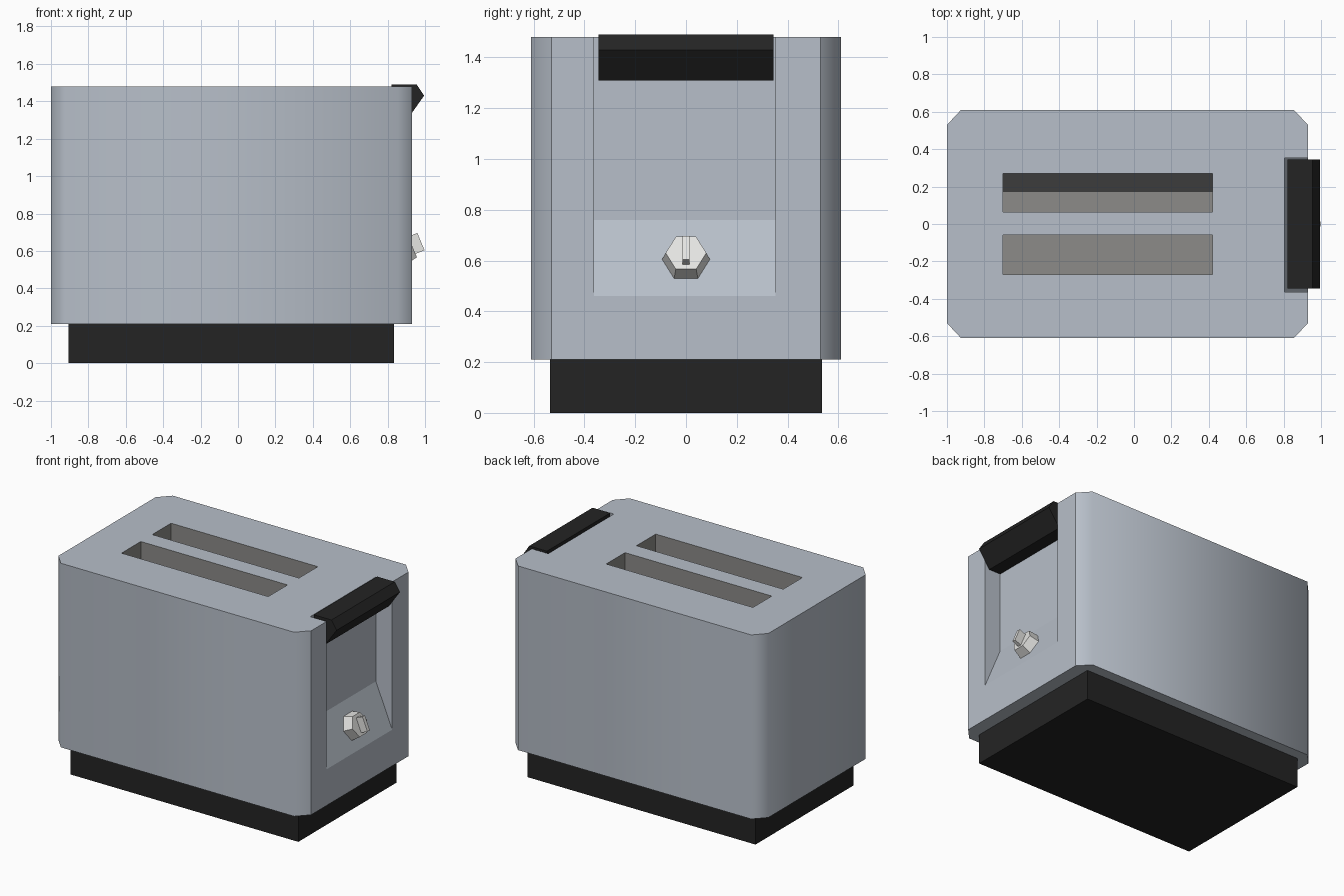
import bpy, bmesh, math
from mathutils import Vector

if "Cube" in bpy.data.objects:
    bpy.data.objects.remove(bpy.data.objects["Cube"])


def material(name, r, g, b):
    """Flat colour given as sRGB, stored linear."""
    m = bpy.data.materials.new(name)
    lin = [((c + 0.055) / 1.055) ** 2.4 if c > 0.04 else c / 12.92 for c in (r, g, b)]
    m.diffuse_color = (*lin, 1)
    m.use_nodes = True
    m.node_tree.nodes["Principled BSDF"].inputs["Base Color"].default_value = m.diffuse_color
    return m


STEEL = material("brushed steel", 0.72, 0.75, 0.79)
BLACK = material("black plastic", 0.14, 0.14, 0.14)
GREY = material("slot grey", 0.55, 0.545, 0.535)
CHARCOAL = material("charcoal", 0.235, 0.235, 0.235)
CHROME = material("pale chrome", 0.90, 0.90, 0.89)


def add_object(name, bm, *mats):
    bmesh.ops.recalc_face_normals(bm, faces=bm.faces)
    me = bpy.data.meshes.new(name)
    bm.to_mesh(me)
    bm.free()
    for m in mats:
        me.materials.append(m)
    ob = bpy.data.objects.new(name, me)
    bpy.context.collection.objects.link(ob)
    return ob


def loft(name, lower, upper, *mats):
    """Closed solid between two matching outlines."""
    bm = bmesh.new()
    a = [bm.verts.new(p) for p in lower]
    b = [bm.verts.new(p) for p in upper]
    bm.faces.new(a)
    bm.faces.new(b)
    n = len(a)
    for i in range(n):
        j = (i + 1) % n
        bm.faces.new((a[i], a[j], b[j], b[i]))
    return add_object(name, bm, *mats)


def box(name, x0, x1, y0, y1, z0, z1, *mats):
    base = [(x0, y0), (x1, y0), (x1, y1), (x0, y1)]
    return loft(name, [(x, y, z0) for x, y in base], [(x, y, z1) for x, y in base], *mats)


def side_prism(name, profile, y0, y1, *mats):
    """Extrude an (x, z) profile along y."""
    return loft(name, [(x, y0, z) for x, z in profile], [(x, y1, z) for x, z in profile], *mats)


# Base plinth
box("base", -0.905, 0.835, -0.535, 0.535, 0, 0.21, BLACK)

# Body shell with chamfered corners
X0, X1, Y, CX, CY = -1.0, 0.93, 0.61, 0.075, 0.08
outline = [(X0 + CX, -Y), (X1 - CX, -Y), (X1, -Y + CY), (X1, Y - CY),
           (X1 - CX, Y), (X0 + CX, Y), (X0, Y - CY), (X0, -Y + CY)]
body = loft("body", [(x, y, 0.21) for x, y in outline],
            [(x, y, 1.48) for x, y in outline], STEEL, GREY)

# Cutters: two bread slots and the control recess with its sloped panel
FLOOR = 0.60
cutters = [box("slot_cutter", -0.70, 0.42, y0, y1, FLOOR, 1.6)
           for y0, y1 in ((0.065, 0.27), (-0.27, -0.06))]
cutters.append(side_prism("recess_cutter", [(0.805, 1.6), (0.805, 0.76), (0.93, 0.46),
                                            (1.055, 0.16), (1.055, 1.6)], -0.363, 0.353))
for c in cutters:
    c.hide_render = True
    mod = body.modifiers.new("cut", 'BOOLEAN')
    mod.operation = 'DIFFERENCE'
    mod.solver = 'EXACT'
    mod.object = c
bpy.context.view_layer.update()
cut = bpy.data.meshes.new_from_object(body.evaluated_get(bpy.context.evaluated_depsgraph_get()))
body.modifiers.clear()
body.data = cut
for c in cutters:
    bpy.data.objects.remove(c)

# Slot linings grey; body sides smooth round the chamfers, the control end crisp
cut.materials.clear()
cut.materials.append(STEEL)
cut.materials.append(GREY)
bm = bmesh.new()
bm.from_mesh(cut)
for f in bm.faces:
    p = f.calc_center_median()
    inside = -0.72 < p.x < 0.44 and abs(p.y) < 0.28 and 0.5 < p.z < 1.47
    f.material_index = 1 if inside else 0
    f.smooth = True
for e in bm.edges:
    e.smooth = (e.calc_face_angle(math.pi) < math.radians(50)
                and all(f.normal.x < 0.9 for f in e.link_faces))
bm.to_mesh(cut)
bm.free()

# Dark strip down in the rear slot
box("slot_carrier", -0.70, 0.42, 0.17, 0.27, FLOOR, FLOOR + 0.008, CHARCOAL)

# Lever handle at the top of the recess
side_prism("lever_handle", [(0.82, 1.49), (0.955, 1.49), (0.995, 1.43),
                            (0.91, 1.31), (0.82, 1.31)], -0.345, 0.345, BLACK)

# Hexagonal dial standing square to the sloped panel
normal = Vector((0.30, 0, 0.125)).normalized()
down = Vector((normal.z, 0, -normal.x))
side = Vector((0, 1, 0))
cap = Vector((0.93, 0, 0.63))


def hexagon(centre, r):
    return [centre + side * r * math.cos(i * math.pi / 3) + down * r * math.sin(i * math.pi / 3)
            for i in range(6)]


loft("dial", hexagon(cap - normal * 0.07, 0.095), hexagon(cap, 0.08), CHROME)

# Raised grip across the dial
grip = [cap + side * s * 0.013 + down * t * 0.05 for s, t in ((-1, -1), (1, -1), (1, 1), (-1, 1))]
loft("dial_grip", [p - normal * 0.01 for p in grip], [p + normal * 0.052 for p in grip], CHROME)
